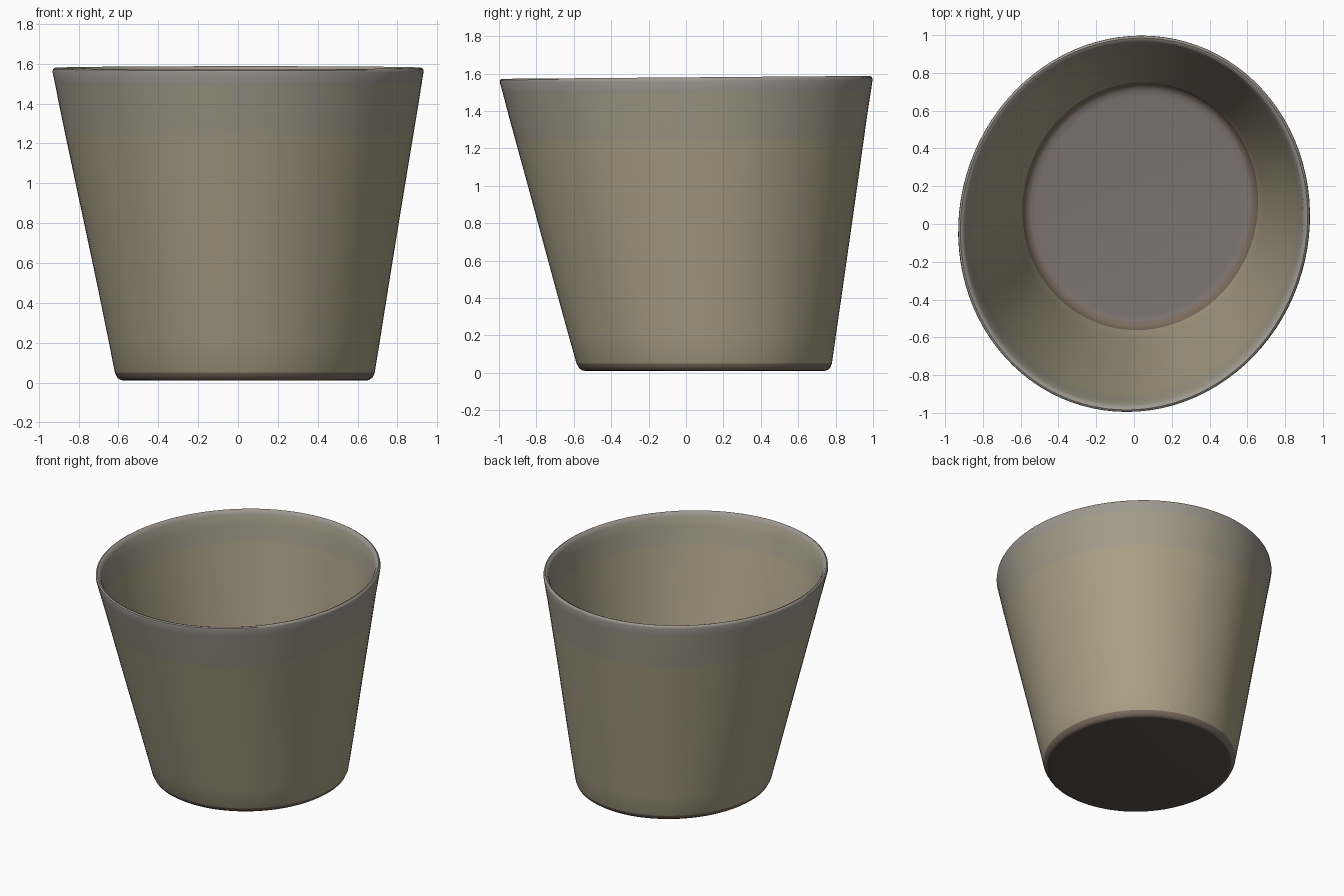
import bpy, bmesh, math, random
from mathutils import Vector, noise

if "Cube" in bpy.data.objects:
    bpy.data.objects.remove(bpy.data.objects["Cube"])

random.seed(3)
N = 96
TILT = math.radians(16)          # turn of the oval cross-section
Z0, Z1 = 0.01, 1.58
BASE_C, TOP_C = Vector((0.035, 0.10)), Vector((0.0, 0.0))


def material(name, rgb):
    m = bpy.data.materials.new(name)
    m.diffuse_color = (*rgb, 1)
    m.use_nodes = True
    m.node_tree.nodes["Principled BSDF"].inputs["Base Color"].default_value = m.diffuse_color
    return m


def ring(bm, z, inset, wobble=0.0):
    """Oval ring on the skewed cone at height z, moved inward by inset."""
    t = (z - Z0) / (Z1 - Z0)
    c = BASE_C.lerp(TOP_C, t)
    a = 0.677 + (1.006 - 0.677) * t - inset
    b = 0.642 + (0.929 - 0.642) * t - inset
    verts = []
    for i in range(N):
        u = 2 * math.pi * i / N
        n = noise.noise(Vector((3 * math.cos(u), 3 * math.sin(u), z))) * wobble
        px, py = (b + n) * math.cos(u), (a + n) * math.sin(u)
        x = px * math.cos(TILT) + py * math.sin(TILT)
        y = py * math.cos(TILT) - px * math.sin(TILT)
        # rim rises slightly toward the back
        dz = 0.008 * y * max(t, 0)
        verts.append(bm.verts.new((c.x + x, c.y + y, z + dz)))
    return verts


# Profile: (height, inset, material of the band below this ring)
BASE, WALL, UPPER, RIM, EDGE, FLOOR = range(6)
outer = [(0.01, 0.04, BASE), (0.013, 0.022, BASE), (0.025, 0.007, EDGE), (0.05, 0.0, EDGE)]
outer += [(0.05 + 0.15 * k, 0.0, WALL) for k in range(1, 9)]
outer += [(1.38, 0.0, UPPER), (1.50, 0.0, UPPER), (1.56, 0.0, RIM), (1.574, 0.005, RIM), (1.58, 0.016, RIM)]
inner = [(1.574, 0.029, RIM), (1.55, 0.036, RIM), (1.48, 0.037, UPPER), (1.36, 0.037, UPPER)]
inner += [(1.36 - 0.16 * k, 0.037, WALL) for k in range(1, 8)]
inner += [(0.10, 0.037, WALL), (0.06, 0.045, EDGE), (0.045, 0.065, EDGE), (0.04, 0.10, FLOOR)]

bm = bmesh.new()
prev = None
for z, inset, mat in outer + inner:
    cur = ring(bm, z, inset, 0.004 if 0.1 < z < 1.5 else 0.0)
    if prev is None:
        f = bm.faces.new(cur[::-1])            # underside
        f.material_index = BASE
    else:
        for i in range(N):
            j = (i + 1) % N
            f = bm.faces.new((prev[i], prev[j], cur[j], cur[i]))
            f.material_index = mat
    prev = cur
f = bm.faces.new(prev)                         # inside floor
f.material_index = FLOOR
bmesh.ops.recalc_face_normals(bm, faces=bm.faces)

mesh = bpy.data.meshes.new("cup")
bm.to_mesh(mesh)
bm.free()
cup = bpy.data.objects.new("cup", mesh)
bpy.context.collection.objects.link(cup)
for name, rgb in (("base", (0.10, 0.08, 0.07)), ("wall", (0.40, 0.345, 0.235)),
                  ("upper_wall", (0.37, 0.33, 0.255)), ("rim", (0.34, 0.315, 0.275)),
                  ("foot_edge", (0.20, 0.15, 0.115)), ("floor", (0.20, 0.17, 0.155))):
    mesh.materials.append(material(name, rgb))

# Smooth shading
bpy.context.view_layer.objects.active = cup
cup.select_set(True)
bpy.ops.object.shade_smooth_by_angle(angle=math.radians(50))
